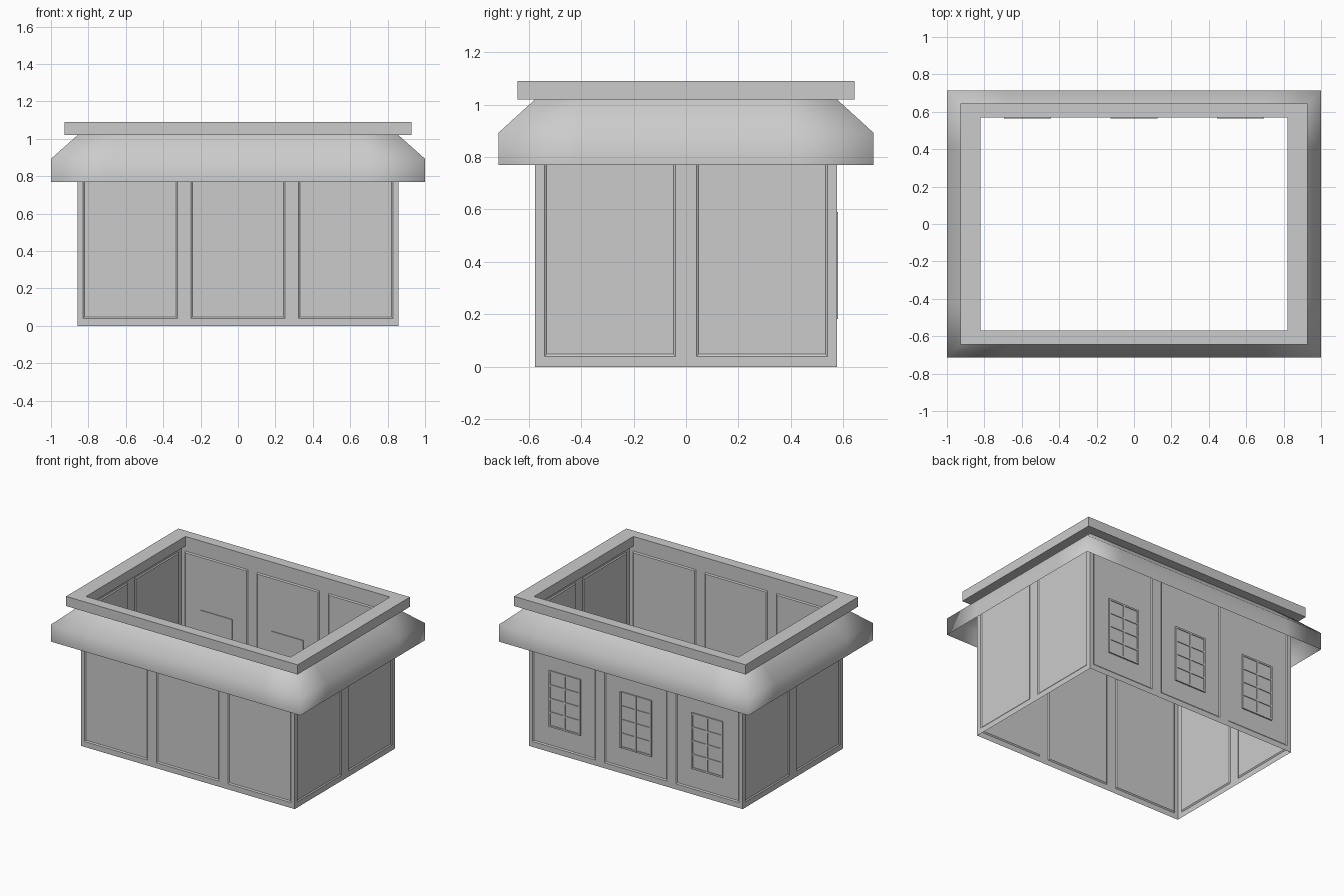
import bpy, bmesh, math
from mathutils import Matrix, Vector

if "Cube" in bpy.data.objects:
    bpy.data.objects.remove(bpy.data.objects["Cube"])

WX, WY, TOP = 0.857, 0.575, 1.02


def finish(bm, name, smooth=False):
    bmesh.ops.remove_doubles(bm, verts=bm.verts, dist=0.0002)
    me = bpy.data.meshes.new(name)
    bm.to_mesh(me)
    bm.free()
    for p in me.polygons:
        p.use_smooth = smooth
    ob = bpy.data.objects.new(name, me)
    bpy.context.collection.objects.link(ob)
    return ob


def rect(hx, hy, z, cut=0.0):
    """Counter-clockwise rectangle, optionally with extra points near corners."""
    c = [Vector((sx * hx, sy * hy, z)) for sx, sy in ((-1, -1), (1, -1), (1, 1), (-1, 1))]
    pts = []
    for a, b in zip(c, c[1:] + c[:1]):
        pts.append(a)
        if cut:
            d = (b - a).normalized() * cut
            pts += [a + d, b - d]
    return pts


def loft(name, loops, closed=False, smooth=False):
    bm = bmesh.new()
    rings = [[bm.verts.new(p) for p in loop] for loop in loops]
    pairs = list(zip(rings, rings[1:]))
    if closed:
        pairs.append((rings[-1], rings[0]))
    for lo, hi in pairs:
        n = len(lo)
        for i in range(n):
            j = (i + 1) % n
            bm.faces.new((lo[i], lo[j], hi[j], hi[i]))
    return finish(bm, name, smooth)


def wall(bm, half, dist, panels, angle):
    """Thin wall sheet with recessed panels, turned about z."""
    xs = sorted([-half, half] + [x for p in panels for x in p])
    zs = [0, 0.04, 0.98, TOP]
    rot = Matrix.Rotation(angle, 3, 'Z')
    inset = []
    for x0, x1 in zip(xs, xs[1:]):
        for k in range(3):
            quad = ((x0, zs[k]), (x1, zs[k]), (x1, zs[k + 1]), (x0, zs[k + 1]))
            f = bm.faces.new([bm.verts.new(rot @ Vector((x, -dist, z))) for x, z in quad])
            f.normal_update()
            if k == 1 and (x0, x1) in panels:
                inset.append(f)
    bmesh.ops.inset_individual(bm, faces=inset, thickness=0.012, depth=-0.006)


def box(bm, x0, x1, y0, y1, z0, z1):
    m = Matrix.Translation(((x0 + x1) / 2, (y0 + y1) / 2, (z0 + z1) / 2)) @ \
        Matrix.Diagonal((x1 - x0, y1 - y0, z1 - z0, 1))
    bmesh.ops.create_cube(bm, size=1, matrix=m)


# Panelled walls, open above and below
long_panels = [(-0.828, -0.323), (-0.252, 0.252), (0.323, 0.828)]
short_panels = [(-0.54, -0.04), (0.04, 0.54)]
bm = bmesh.new()
for i in range(4):
    if i % 2 == 0:
        wall(bm, WX, WY, long_panels, i * math.pi / 2)
    else:
        wall(bm, WY, WX, short_panels, i * math.pi / 2)
finish(bm, "walls")

# Flared awning skirt
loft("awning", [rect(1.0, 0.714, 0.77, 0.3), rect(1.0, 0.714, 0.893, 0.3),
                rect(WX, WY, TOP, 0.2)], smooth=True)

# Flat cornice ring
loft("cornice", [rect(0.928, 0.643, TOP), rect(0.928, 0.643, 1.09),
                 rect(0.82, 0.569, 1.09), rect(0.82, 0.569, TOP)], closed=True)

# Back windows with glazing bars
Z0, Z1, HW, T = 0.183, 0.59, 0.126, 0.012
for n, cx in enumerate((-0.57, 0, 0.57)):
    bm = bmesh.new()
    box(bm, cx - HW, cx + HW, 0.564, 0.573, Z0, Z1)
    for x in (cx - HW + T / 2, cx, cx + HW - T / 2):
        box(bm, x - T / 2, x + T / 2, 0.57, 0.579, Z0, Z1)
    for k in range(5):
        z = Z0 + T / 2 + (Z1 - Z0 - T) * k / 4
        box(bm, cx - HW, cx + HW, 0.57, 0.578, z - T / 2, z + T / 2)
    finish(bm, f"window_{n + 1}")
